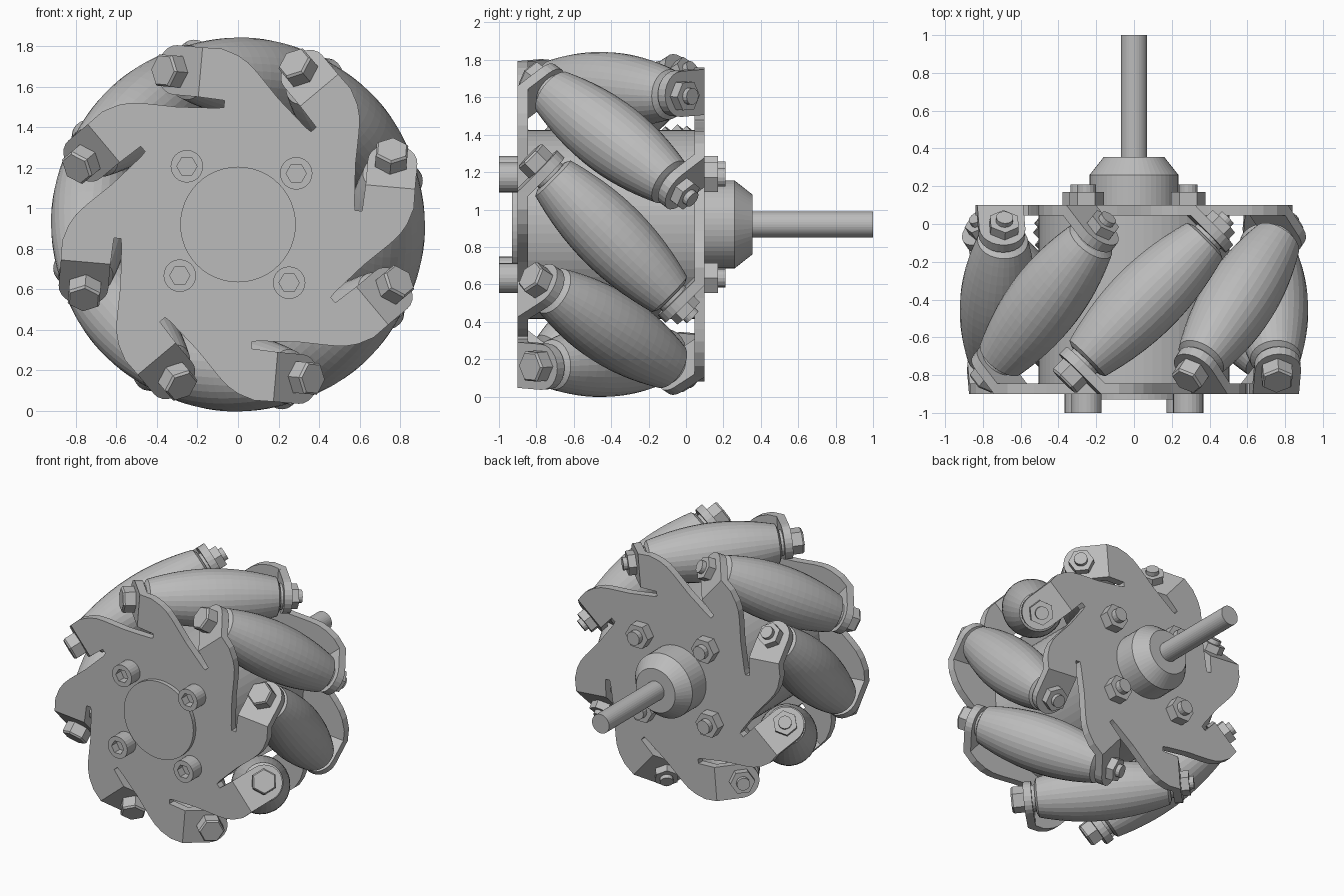
import bpy, bmesh, math
from mathutils import Matrix, Vector

if "Cube" in bpy.data.objects:
    bpy.data.objects.remove(bpy.data.objects["Cube"])

grey = bpy.data.materials.new("plain_grey")
grey.use_nodes = True
GREY = (0.5, 0.5, 0.5, 1)
grey.diffuse_color = GREY
grey.node_tree.nodes["Principled BSDF"].inputs["Base Color"].default_value = GREY

COUNT = 8
TURN = math.tau / COUNT
ROLLER_R = 0.725          # distance of roller centres from the wheel axis
WHEEL_R = 0.92
PLATE = 0.055             # sheet thickness
centre = Matrix.Translation((0, -0.4, WHEEL_R))
hub_frame = centre @ Matrix.Rotation(math.pi / 2, 4, 'X')   # local z points to the front
parts = []


def to_mesh(name, bm):
    bmesh.ops.recalc_face_normals(bm, faces=bm.faces)
    mesh = bpy.data.meshes.new(name)
    bm.to_mesh(mesh)
    bm.free()
    mesh.materials.append(grey)
    return mesh


def place(name, mesh, matrix):
    ob = bpy.data.objects.new(name, mesh)
    bpy.context.collection.objects.link(ob)
    ob.matrix_world = matrix
    parts.append(ob)


def lathe(name, profile, sides=32):
    """Revolve (radius, height) pairs; a third entry makes that ring hexagonal."""
    bm = bmesh.new()
    rings = []
    for r, z, *hexed in profile:
        ring = []
        for i in range(sides):
            a = math.tau * i / sides
            k = r
            if hexed:
                k = r * math.cos(math.pi / 6) / math.cos(a % (math.pi / 3) - math.pi / 6)
            ring.append(bm.verts.new((k * math.cos(a), k * math.sin(a), z)))
        rings.append(ring)
    for low, high in zip(rings, rings[1:]):
        for i in range(sides):
            j = (i + 1) % sides
            bm.faces.new((low[i], low[j], high[j], high[i]))
    bm.faces.new(rings[0])
    bm.faces.new(rings[-1])
    return to_mesh(name, bm)


def add_slab(bm, points, offset):
    """Fill an outline and thicken it by an offset vector."""
    face = bm.faces.new([bm.verts.new(p) for p in points])
    new = bmesh.ops.extrude_face_region(bm, geom=[face], use_keep_orig=True)["geom"]
    verts = [v for v in new if isinstance(v, bmesh.types.BMVert)]
    bmesh.ops.translate(bm, verts=verts, vec=offset)


# Side plate: flat body with eight swept arms split by slots, plus folded tabs
FOLD, INNER, OUTER = -0.25, 0.61, 0.855
arm = [(FOLD, INNER), (FOLD, OUTER), (-0.155, 0.857), (-0.075, 0.832), (-0.02, 0.8),
       (0.03, 0.755), (0.145, 0.635), (0.292, 0.505), (0.319, 0.487), (0.342, 0.512)]
bm = bmesh.new()
outline = []
for k in range(COUNT):
    rot = Matrix.Rotation(k * TURN, 4, 'Y')
    outline += [rot @ Vector((x, -0.5, z)) for x, z in arm]
add_slab(bm, outline, Vector((0, PLATE, 0)))

tab = [(0, INNER)]
reach, tip = 0.177, (OUTER - INNER) / 2
for i in range(13):
    a = -math.pi / 2 + math.pi * i / 12
    tab.append((reach + tip * math.cos(a), (INNER + OUTER) / 2 + tip * math.sin(a)))
tab.append((0, OUTER))
h = math.sqrt(0.5)
for k in range(COUNT):
    rot = Matrix.Rotation(k * TURN, 4, 'Y')
    pts = [rot @ Vector((FOLD - d * h, -0.5 + d * h, z)) for d, z in tab]
    add_slab(bm, pts, rot @ Vector((h, h, 0)) * PLATE)
plate = to_mesh("side_plate", bm)
first = math.radians(5)
half_turn = Matrix.Rotation(math.pi, 4, 'Z')
start = centre @ Matrix.Rotation(first, 4, 'Y')
place("front_plate", plate, start)
place("back_plate", plate, start @ half_turn)

# Barrel rollers whose surface follows the wheel radius, with their axle hardware
HALF = 0.455
steps = [-0.44 + 0.88 * i / 16 for i in range(17)]
barrel = [(WHEEL_R - math.hypot(ROLLER_R, s * h) + 0.003, s) for s in steps]
roller = lathe("roller", [(0.105, -HALF)] + barrel + [(0.105, HALF)])
collar = lathe("roller_collar", [(0.09, HALF - 0.01), (0.09, 0.48)], 24)
head = lathe("axle_bolt_head", [(0.09, 0.525), (0.09, 0.605), (0.08, 0.617)], 6)
nut = lathe("axle_nut", [(0.085, 0.525), (0.085, 0.585)], 6)
bolt_end = lathe("axle_bolt_end", [(0.045, 0.58), (0.045, 0.615)], 16)
aim = Vector((-1, -1, 0)).to_track_quat('Z', 'Y').to_matrix().to_4x4()
axle = Matrix.Translation((0, 0, ROLLER_R)) @ aim
for k in range(COUNT):
    frame = centre @ Matrix.Rotation(first + k * TURN, 4, 'Y')
    front, back = frame @ axle, frame @ half_turn @ axle
    n = k + 1
    place(f"roller_{n}", roller, front)
    place(f"front_collar_{n}", collar, front)
    place(f"back_collar_{n}", collar, back)
    place(f"axle_bolt_head_{n}", head, front)
    place(f"axle_nut_{n}", nut, back)
    place(f"axle_bolt_end_{n}", bolt_end, back)

# Hub drum, front cap, rear coupling with shaft
place("hub_drum", lathe("hub_drum", [(0.505, -0.46), (0.505, 0.46)], 64), hub_frame)
place("front_cap", lathe("front_cap", [(0.285, 0.48), (0.285, 0.53)], 48), hub_frame)
place("shaft_coupling", lathe("shaft_coupling", [
    (0.16, -0.755), (0.235, -0.66), (0.235, -0.48)], 48), hub_frame)
place("drive_shaft", lathe("drive_shaft", [(0.07, -1.4), (0.07, -0.74)]), hub_frame)

# Four through-bolts: socket heads in front, nuts behind
socket = lathe("hub_bolt_head", [(0.08, 0.49), (0.08, 0.6), (0.05, 0.6, 1), (0.05, 0.54, 1)], 24)
hub_nut = lathe("hub_nut", [(0.092, -0.57), (0.092, -0.49)], 6)
hub_end = lathe("hub_bolt_end", [(0.05, -0.61), (0.05, -0.56)], 16)
for k in range(4):
    a = math.radians(41.3) + k * math.pi / 2
    spot = hub_frame @ Matrix.Translation((0.382 * math.cos(a), 0.382 * math.sin(a), 0))
    place(f"hub_bolt_head_{k + 1}", socket, spot)
    place(f"hub_nut_{k + 1}", hub_nut, spot)
    place(f"hub_bolt_end_{k + 1}", hub_end, spot)

# Smooth the round surfaces, keep edges sharp
for ob in bpy.context.view_layer.objects:
    ob.select_set(ob in parts)
bpy.context.view_layer.objects.active = parts[0]
bpy.ops.object.shade_smooth_by_angle(angle=math.radians(30))
